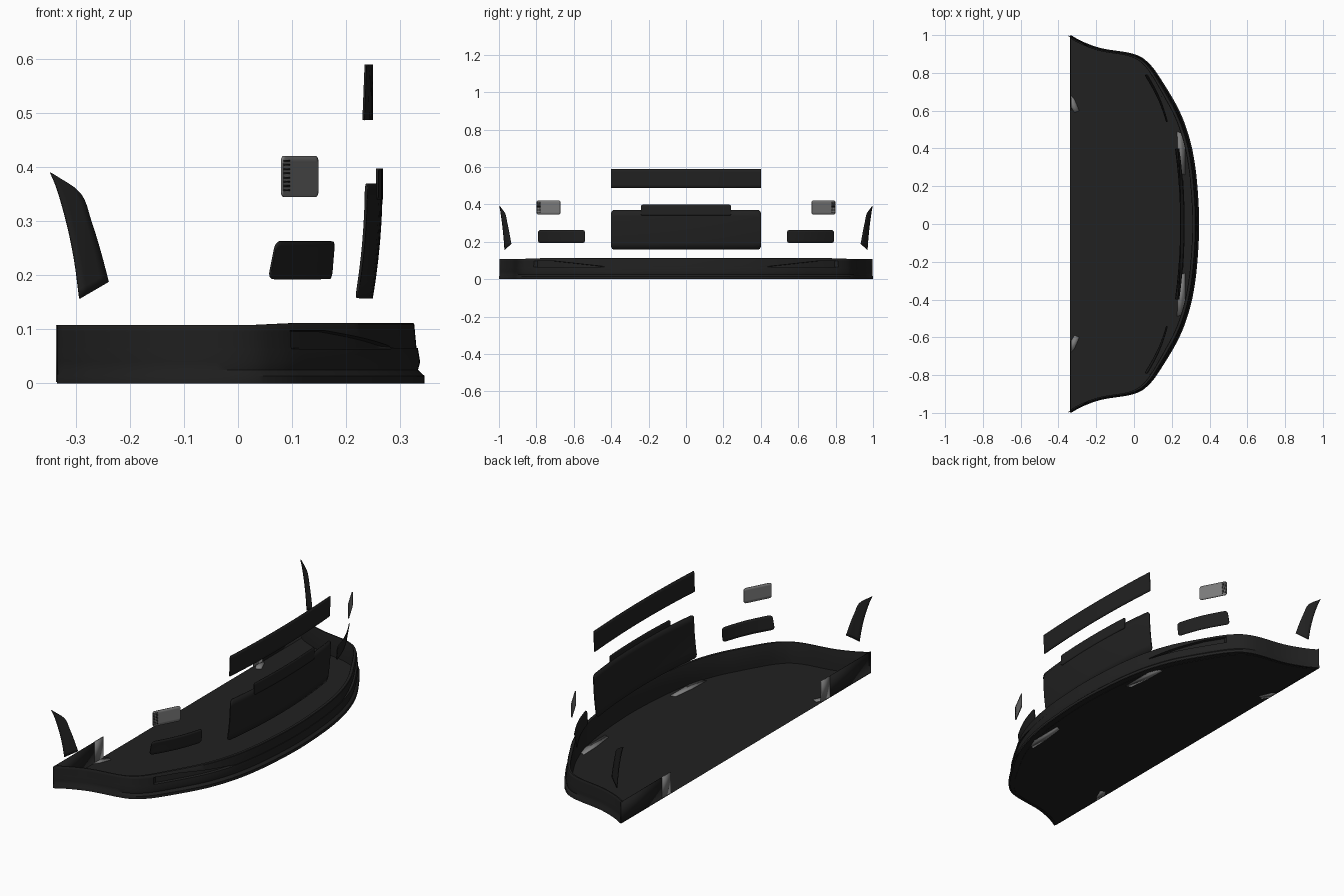
import bpy, bmesh, math
from mathutils import Vector

if "Cube" in bpy.data.objects:
    bpy.data.objects.remove(bpy.data.objects["Cube"])


def material(name, v):
    m = bpy.data.materials.new(name)
    m.diffuse_color = (v, v, v, 1)
    m.use_nodes = True
    m.node_tree.nodes["Principled BSDF"].inputs["Base Color"].default_value = m.diffuse_color
    return m


BLACK = material("black plastic", 0.015)
GREY = material("grey metal", 0.2)


def finish(name, bm, mat, mirror=False, thick=0.0, offset=0.0):
    bmesh.ops.recalc_face_normals(bm, faces=bm.faces)
    me = bpy.data.meshes.new(name)
    bm.to_mesh(me)
    bm.free()
    ob = bpy.data.objects.new(name, me)
    bpy.context.collection.objects.link(ob)
    me.materials.append(mat)
    if thick:
        s = ob.modifiers.new("thickness", "SOLIDIFY")
        s.thickness, s.offset = thick, offset
    if mirror:
        m = ob.modifiers.new("mirror", "MIRROR")
        m.use_axis = (False, True, False)
    bpy.ops.object.select_all(action='DESELECT')
    bpy.context.view_layer.objects.active = ob
    ob.select_set(True)
    bpy.ops.object.shade_smooth_by_angle(angle=math.radians(35))
    return ob


def loft(name, rows, mat, **kw):
    bm = bmesh.new()
    grid = [[bm.verts.new(p) for p in r] for r in rows]
    for a, b in zip(grid, grid[1:]):
        for i in range(len(a) - 1):
            bm.faces.new((a[i], a[i + 1], b[i + 1], b[i]))
    return finish(name, bm, mat, **kw)


def flat(name, pts, mat, **kw):
    bm = bmesh.new()
    bm.faces.new([bm.verts.new(p) for p in pts])
    return finish(name, bm, mat, **kw)


def catmull(pts, n):
    pts = [Vector(p) for p in pts]
    ext = [2 * pts[0] - pts[1]] + pts + [2 * pts[-1] - pts[-2]]
    out = []
    for i in range(1, len(ext) - 2):
        a, b, c, d = ext[i - 1:i + 3]
        for k in range(n):
            t = k / n
            out.append(0.5 * (2 * b + (c - a) * t + (2 * a - 5 * b + 4 * c - d) * t * t
                              + (3 * b - a - 3 * c + d) * t ** 3))
    return out + [pts[-1]]


def panel(name, u0, u1, z0, z1, r, pos, mat, thick=0.005, rows=6, **kw):
    """Rounded plate: u runs sideways, z up, pos(u, z) places each point."""
    edge = [r * (1 - math.cos(k * math.pi / 12)) for k in range(7)]
    n = 16
    us = [u0 + e for e in edge] + [u0 + r + (u1 - u0 - 2 * r) * k / n for k in range(1, n)]
    us += [u1 - e for e in reversed(edge)]
    grid = []
    for u in us:
        e = min(u - u0, u1 - u, r)
        cut = r - math.sqrt(max(0, r * r - (r - e) ** 2)) if r else 0
        cut = min(cut, r * 0.98)
        lo, hi = z0 + cut, z1 - cut
        grid.append([pos(u, lo + (hi - lo) * k / rows) for k in range(rows + 1)])
    return loft(name, grid, mat, thick=thick, **kw)


# Plan outline of the bumper, rear corner to rear corner
half = [(-.335, 1.0), (-.27, .965), (-.17, .93), (0, .90), (.08, .85), (.15, .755),
        (.24, .6), (.295, .45), (.325, .3), (.34, .14)]
outline = catmull(half + [(.345, 0)] + [(x, -y) for x, y in reversed(half)], 8)
normals = []
for i in range(len(outline)):
    t = outline[min(i + 1, len(outline) - 1)] - outline[max(i - 1, 0)]
    normals.append(Vector((-t.y, t.x)).normalized())


# Bumper skin: lip, wall with a side slot, rolled top and inner side
def section(p):
    f = 0.45 + 0.55 * max(0, min(1, (p.x + .05) / .25))
    y = abs(p.y)
    d = 0.014 if .46 < y < .82 else 0
    top = .068 + .03 * max(0, min(1, (y - .44) / .28))
    h = .108 + .004 * max(0, min(1, (p.x - .03) / .1))
    return [(0, 0), (0, .014), (-.012 * f, .025), (-.008 * f, .04), (-.012 * f, .064),
            (-.012 * f - d, .066), (-.015 * f - d, top - .002), (-.015 * f, top),
            (-.019 * f, h - .002), (-.021 * f, h), (-.034 * f, h), (-.036 * f, h - .004),
            (-.034 * f, .02), (-.034 * f, 0)]


rows = []
for p, n in zip(outline, normals):
    if n.dot(Vector((p.x + .4, p.y))) < 0:
        n = -n
    row = []
    for o, z in section(p):
        q = p + n * o
        row.append((max(q.x, -.335), q.y, z))
    rows.append(row)
loft("bumper_skin", rows, BLACK)

# Floor sheet
flat("floor", [(p.x - .004, p.y * .996, .002) for p in outline], BLACK)

# Rear end walls
flat("rear_end_wall", [(-.334, .62, 0), (-.334, .998, 0), (-.334, .998, .108), (-.334, .62, .108)],
     BLACK, mirror=True, thick=.002)

# Grey brackets: upright strips at the rear, with feet, and flat plates at the front
flat("rear_bracket", [(-.334, .6, 0.003), (-.334, .67, 0.003), (-.334, .67, .108), (-.334, .6, .108)],
     GREY, mirror=True, thick=.005)
flat("rear_bracket_foot", [(-.334, .68, .002), (-.315, .66, .002), (-.29, .6, .002),
                           (-.315, .59, .002), (-.334, .62, .002)], GREY, mirror=True, thick=.004)
flat("front_bracket", [(.228, .49, .002), (.25, .48, .002), (.27, .43, .002), (.27, .26, .002),
                       (.245, .27, .002), (.232, .38, .002)], GREY, mirror=True, thick=.004)


# Centre grille panel, bowed in plan and leaning forward
def centre(u, z):
    t = (z - .158) / .212
    return (.247 + .018 * (1 - (1 - min(t, 1)) ** 2) - .028 * (u / .4) ** 2, u, z)


panel("centre_panel", -.4, .4, .158, .37, .018, centre, BLACK)
panel("centre_panel_tab", -.24, .24, .34, .398, .008, lambda u, z: (.2655 - .022 * (u / .4) ** 2, u, z), BLACK)

# Upper strip
panel("upper_strip", -.4, .4, .487, .59, .003,
      lambda u, z: (.248 - .016 * (u / .4) ** 2 * (1 - 2.5 * (z - .487)), u, z), BLACK, thick=.004)


# Side intake panels
def intake(u, z):
    t = (u - .54) / .25
    return (.172 - .115 * t + .012 * math.sin(math.pi * t) + (z - .193) * (.08 + .12 * t), u, z)


panel("side_intake", .54, .79, .193, .263, .014, intake, BLACK, thick=.004, mirror=True)


# Grey grilles with dark notches along the outer edge
def grille(u, z):
    return (.147 - .066 * (u - .672) / .126, u, z)


panel("side_grille", .672, .798, .345, .421, .01, grille, GREY, thick=.004, mirror=True)
bm = bmesh.new()
for k in range(8):
    z = .356 + k * .0078
    quad = [(.776, z), (.797, z), (.797, z + .003), (.776, z + .003)]
    bm.faces.new([bm.verts.new((grille(u, w)[0] + .003, u + .0015, w)) for u, w in quad])
finish("grille_notches", bm, BLACK, mirror=True, thick=.001)

# Corner fins, following the outline of the rear corners
rear = catmull([(-.347, .39), (-.333, .355), (-.315, .29), (-.302, .225), (-.293, .157)], 4)
front = catmull([(-.343, .388), (-.292, .352), (-.272, .3), (-.255, .245), (-.24, .188)], 4)


def fin_y(x):
    t = (x + .347) / .107
    return .996 - .045 * t - .016 * t * t


fin = []
for a, b in zip(rear, front):
    pts = [a.lerp(b, k / 4) for k in range(5)]
    fin.append([(p.x, fin_y(p.x), p.y) for p in pts])
loft("corner_fin", fin, BLACK, mirror=True, thick=.004)
